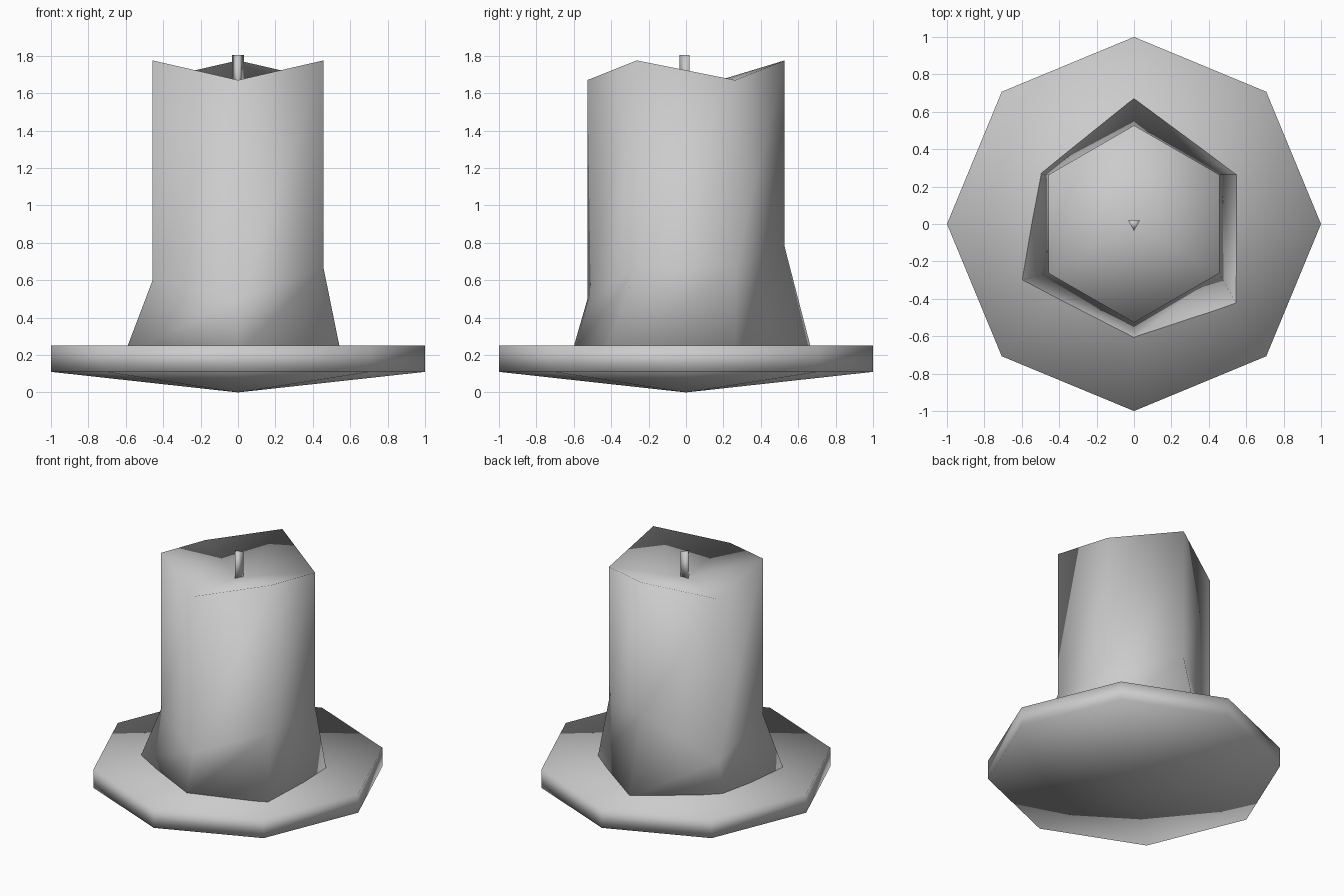
import bpy
import math

if "Cube" in bpy.data.objects:
    bpy.data.objects.remove(bpy.data.objects["Cube"])

grey = bpy.data.materials.new("plain grey")
grey.diffuse_color = (0.6, 0.6, 0.6, 1)
grey.use_nodes = True
grey.node_tree.nodes["Principled BSDF"].inputs["Base Color"].default_value = grey.diffuse_color


def lofted(name, rings, bottom=None, top=None):
    """Join equal-sided rings; close each end with a fan to a point or one face."""
    n = len(rings[0])
    verts = [p for ring in rings for p in ring]
    faces = []
    for k in range(len(rings) - 1):
        for i in range(n):
            j = (i + 1) % n
            faces.append((k * n + i, k * n + j, (k + 1) * n + j, (k + 1) * n + i))
    last = (len(rings) - 1) * n
    if bottom:
        c = len(verts)
        verts.append(bottom)
        faces += [((i + 1) % n, i, c) for i in range(n)]
    else:
        faces.append(tuple(reversed(range(n))))
    if top:
        c = len(verts)
        verts.append(top)
        faces += [(last + i, last + (i + 1) % n, c) for i in range(n)]
    else:
        faces.append(tuple(range(last, last + n)))
    mesh = bpy.data.meshes.new(name)
    mesh.from_pydata(verts, [], faces)
    mesh.materials.append(grey)
    mesh.shade_smooth()
    obj = bpy.data.objects.new(name, mesh)
    bpy.context.collection.objects.link(obj)
    return obj


def ring(sides, radius, z, start=0.0):
    return [(radius * math.cos(start + math.tau * i / sides),
             radius * math.sin(start + math.tau * i / sides), z) for i in range(sides)]


# Dish: eight-sided, pointed below and slightly hollow above
lofted("dish", [ring(8, 1.0, 0.11), ring(8, 1.0, 0.25)], (0, 0, 0), (0, 0, 0.18))

# Candle: six-sided, uneven melted foot, zigzag rim around a sunken top
# (counter-clockwise from the back corner)
foot = [(0, 0.675), (-0.50, 0.27), (-0.605, -0.30), (0, -0.61), (0.55, -0.43), (0.55, 0.265)]
knee_heights = [0.78, 0.45, 0.60, 0.50, 0.67, 0.67]
column = ring(6, 0.527, 0, math.pi / 2)
lofted("candle", [
    [(x, y, 0.21) for x, y in foot],
    [(x, y, z) for (x, y, _), z in zip(column, knee_heights)],
    [(x, y, 1.67 if i % 2 else 1.775) for i, (x, y, _) in enumerate(column)],
], top=(0, 0, 1.615))

# Wick: thin three-sided post
lofted("wick", [ring(3, 0.036, 1.58, -math.pi / 2), ring(3, 0.036, 1.805, -math.pi / 2)])
